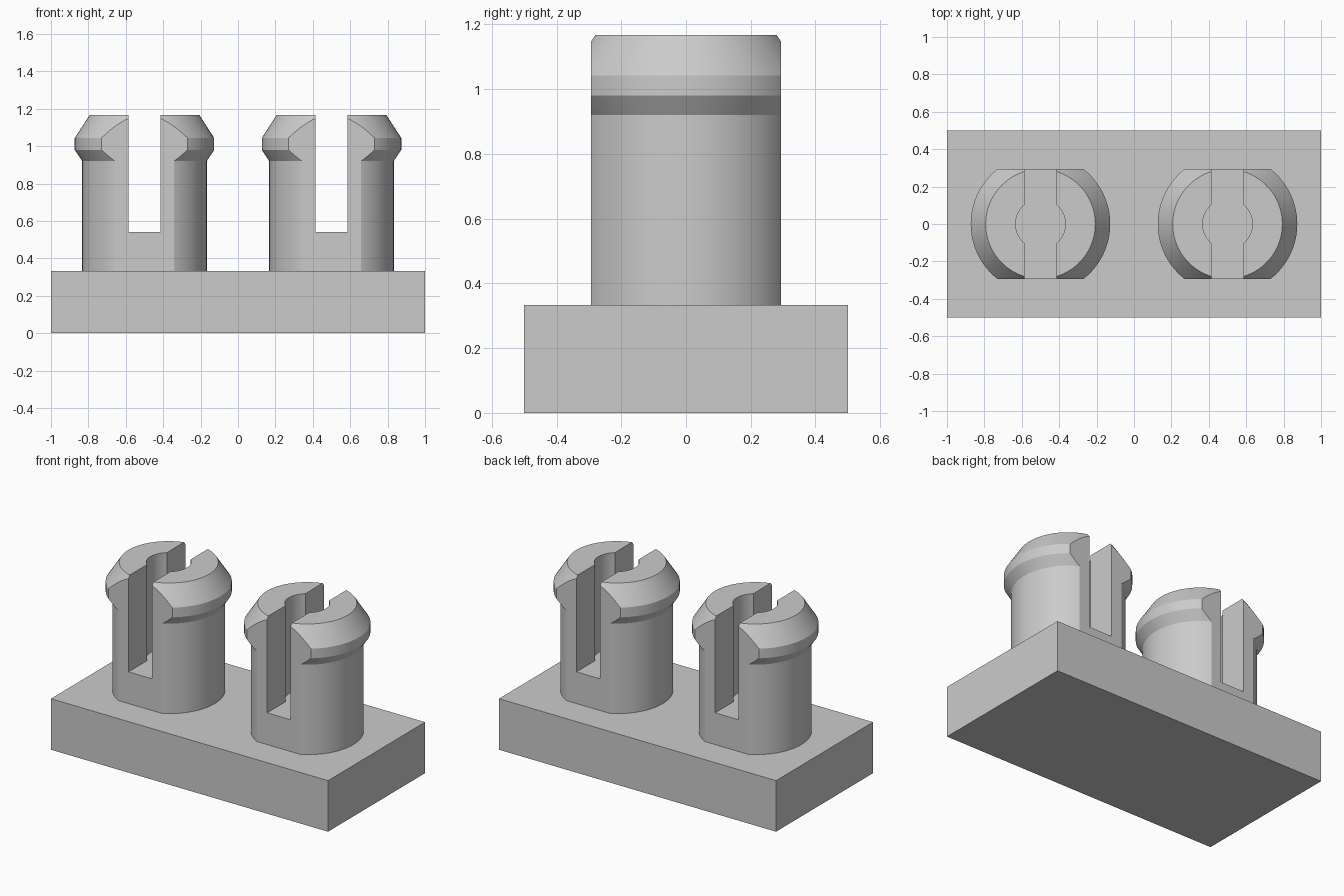
import bpy, bmesh
from math import radians, tau
from mathutils import Matrix, Vector

cube = bpy.data.objects.get("Cube")
if cube:
    bpy.data.objects.remove(cube, do_unlink=True)

GREY = (0.6, 0.6, 0.6, 1.0)
grey = bpy.data.materials.new("plain_grey")
grey.use_nodes = True
grey.diffuse_color = GREY
grey.node_tree.nodes["Principled BSDF"].inputs["Base Color"].default_value = GREY

BASE_TOP, TOP = 0.333, 1.167
SLOT_FLOOR = 0.54
FLAT_Y = 0.293


def finish(name, bm):
    bmesh.ops.recalc_face_normals(bm, faces=bm.faces)
    mesh = bpy.data.meshes.new(name)
    bm.to_mesh(mesh)
    bm.free()
    mesh.materials.append(grey)
    obj = bpy.data.objects.new(name, mesh)
    bpy.context.collection.objects.link(obj)
    return obj


def box(name, size, bottom):
    bm = bmesh.new()
    place = Matrix.Translation((0, 0, bottom + size[2] / 2)) @ Matrix.Diagonal((*size, 1))
    bmesh.ops.create_cube(bm, size=1, matrix=place)
    return finish(name, bm)


def turned(name, profile, steps=96):
    """Revolve a radius/height profile that starts and ends on the axis."""
    bm = bmesh.new()
    verts = [bm.verts.new((r, 0, z)) for r, z in profile]
    edges = [bm.edges.new(pair) for pair in zip(verts, verts[1:])]
    bmesh.ops.spin(bm, geom=verts + edges, cent=(0, 0, 0), axis=(0, 0, 1),
                   angle=tau, steps=steps)
    bmesh.ops.remove_doubles(bm, verts=bm.verts, dist=1e-5)
    return finish(name, bm)


def cut(obj, cutter, operation):
    cutter.hide_render = True
    mod = obj.modifiers.new("cut", "BOOLEAN")
    mod.operation, mod.object, mod.solver = operation, cutter, "EXACT"
    bpy.context.view_layer.objects.active = obj
    bpy.ops.object.modifier_apply(modifier=mod.name)
    bpy.data.objects.remove(cutter, do_unlink=True)


# Base block
box("base_block", (2, 1, BASE_TOP), 0)

# Snap peg: barbed post with flat front and back, a slot and a central bore
peg = turned("left_snap_peg", [(0, BASE_TOP), (0.333, BASE_TOP), (0.333, 0.92),
                               (0.373, 0.98), (0.373, 1.043), (0.293, TOP), (0, TOP)])
cut(peg, box("flat_cutter", (1, 2 * FLAT_Y, 2), -0.2), "INTERSECT")
slot = box("slot_cutter", (0.17, 1, 1), SLOT_FLOOR)
bore = turned("bore_cutter", [(0, SLOT_FLOOR), (0.133, SLOT_FLOOR), (0.133, 1.54), (0, 1.54)])
cut(slot, bore, "UNION")
cut(peg, slot, "DIFFERENCE")

# Smooth the round walls, keep the edges crisp
bpy.ops.object.select_all(action="DESELECT")
peg.select_set(True)
bpy.context.view_layer.objects.active = peg
bpy.ops.object.shade_smooth_by_angle(angle=radians(20))

# Second peg
twin = peg.copy()
twin.data = peg.data.copy()
twin.name = "right_snap_peg"
bpy.context.collection.objects.link(twin)
peg.location = Vector((0.5, 0, 0))
twin.location = Vector((-0.5, 0, 0))
